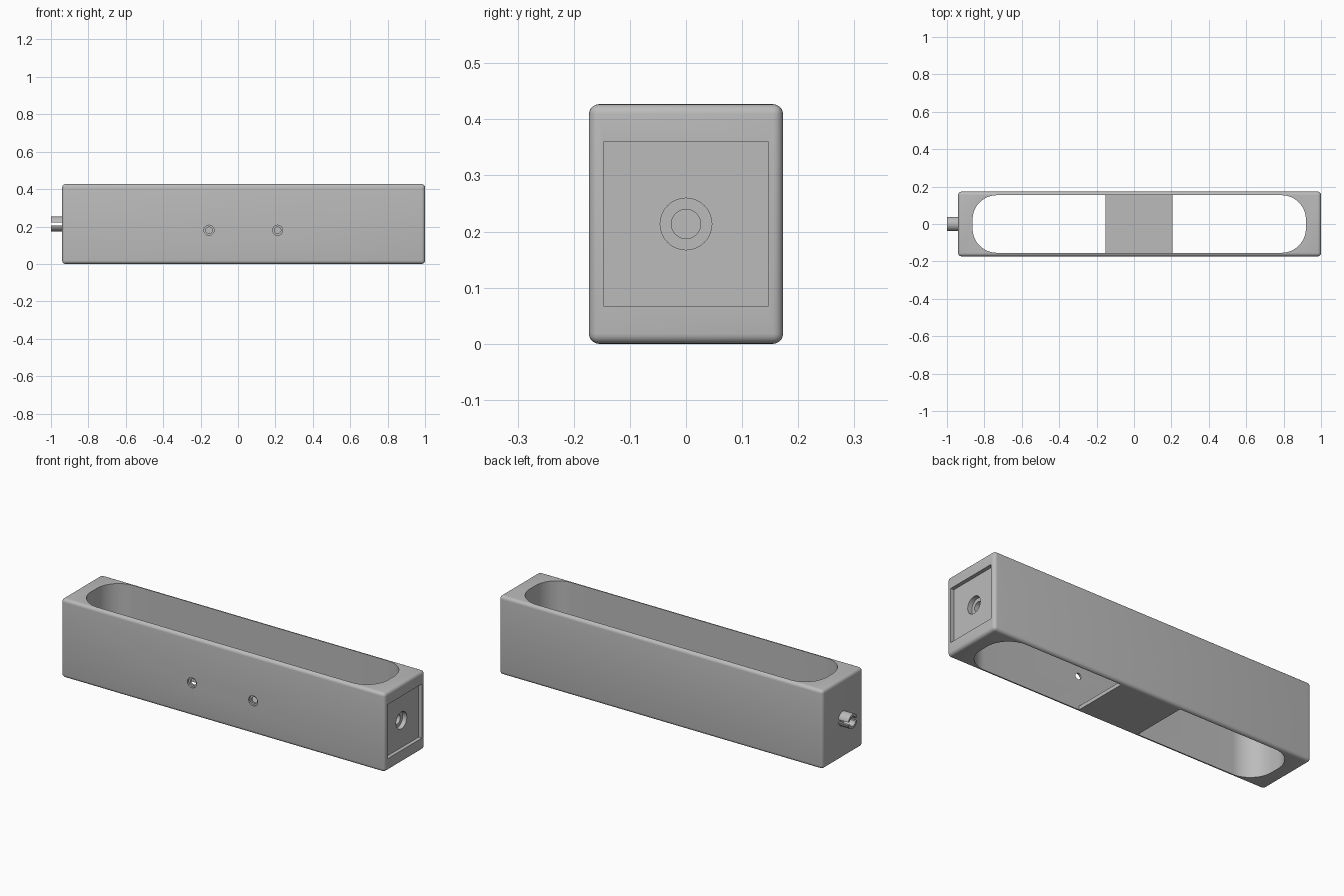
import bpy, bmesh, math
from mathutils import Matrix, Vector

if "Cube" in bpy.data.objects:
    bpy.data.objects.remove(bpy.data.objects["Cube"])

L, R = -0.94, 1.0          # body ends
HY, H = 0.173, 0.427       # half depth, height
AXIS = H / 2               # height of the peg and socket axis

grey = bpy.data.materials.new("plain grey")
grey.diffuse_color = (0.5, 0.5, 0.5, 1)
grey.use_nodes = True
grey.node_tree.nodes["Principled BSDF"].inputs["Base Color"].default_value = grey.diffuse_color


def finish(name, bm):
    bmesh.ops.recalc_face_normals(bm, faces=bm.faces)
    me = bpy.data.meshes.new(name)
    bm.to_mesh(me)
    bm.free()
    me.materials.append(grey)
    ob = bpy.data.objects.new(name, me)
    bpy.context.collection.objects.link(ob)
    return ob


def box(name, x0, x1, y0, y1, z0, z1, bevel=0):
    bm = bmesh.new()
    bmesh.ops.create_cube(bm, size=1)
    for v in bm.verts:
        v.co = ((x0 + x1) / 2 + v.co.x * (x1 - x0),
                (y0 + y1) / 2 + v.co.y * (y1 - y0),
                (z0 + z1) / 2 + v.co.z * (z1 - z0))
    if bevel:
        bmesh.ops.bevel(bm, geom=bm.edges[:], offset=bevel, segments=5,
                        profile=0.5, affect='EDGES')
    return finish(name, bm)


def rod(name, a, b, r, r2=None):
    """Cylinder or cone from point a to point b."""
    a, b = Vector(a), Vector(b)
    bm = bmesh.new()
    turn = (b - a).to_track_quat('Z', 'Y').to_matrix().to_4x4()
    bmesh.ops.create_cone(bm, cap_ends=True, segments=48, radius1=r,
                          radius2=r if r2 is None else r2, depth=(b - a).length,
                          matrix=Matrix.Translation((a + b) / 2) @ turn)
    return finish(name, bm)


def rounded_slot(name, x0, x1, hy, r, z0, z1, n=16):
    bm = bmesh.new()
    ring = []
    for k, (cx, cy) in enumerate([(x1 - r, hy - r), (x0 + r, hy - r),
                                  (x0 + r, r - hy), (x1 - r, r - hy)]):
        for i in range(n + 1):
            t = math.pi / 2 * (k + i / n)
            ring.append(bm.verts.new((cx + r * math.cos(t), cy + r * math.sin(t), z0)))
    face = bm.faces.new(ring)
    top = bmesh.ops.extrude_face_region(bm, geom=[face])['geom']
    bmesh.ops.translate(bm, vec=(0, 0, z1 - z0),
                        verts=[v for v in top if isinstance(v, bmesh.types.BMVert)])
    return finish(name, bm)


def cut(target, *cutters):
    bpy.context.view_layer.objects.active = target
    for c in cutters:
        m = target.modifiers.new("cut", 'BOOLEAN')
        m.operation, m.solver, m.object = 'DIFFERENCE', 'EXACT', c
        bpy.ops.object.modifier_apply(modifier=m.name)
        bpy.data.objects.remove(c)


def smooth(ob):
    bpy.ops.object.select_all(action='DESELECT')
    ob.select_set(True)
    bpy.context.view_layer.objects.active = ob
    bpy.ops.object.shade_smooth_by_angle(angle=math.radians(30))


# Hollow body with a long opening from top to bottom
body = box("body", L, R, -HY, HY, 0, H, bevel=0.018)
cut(body, rounded_slot("slot_cutter", -0.863, 0.919, 0.154, 0.13, -0.1, H + 0.1))

# Square recess and stepped socket in the right end
cut(body,
    box("recess_cutter", R - 0.02, R + 0.1, -0.147, 0.147, 0.067, 0.36),
    rod("socket_cutter", (R - 0.045, 0, AXIS), (R + 0.1, 0, AXIS), 0.046),
    rod("socket_bore_cutter", (0.88, 0, AXIS), (R + 0.1, 0, AXIS), 0.026))

# Two countersunk screw holes in the front wall
for x in (-0.155, 0.212):
    cut(body,
        rod("hole_cutter", (x, -0.3, 0.18), (x, -0.1, 0.18), 0.017),
        rod("sink_cutter", (x, -HY - 0.01, 0.18), (x, -HY + 0.01, 0.18), 0.027))
smooth(body)

# Thin floor plate bridging the opening
box("floor_plate", -0.153, 0.207, -0.154, 0.154, 0.0, 0.02)

# Hollow split peg on the left end
peg = rod("split_peg", (-1, 0, AXIS), (L + 0.002, 0, AXIS), 0.039)
cut(peg,
    rod("peg_bore_cutter", (-1.1, 0, AXIS), (-0.9, 0, AXIS), 0.026),
    box("peg_split_cutter", -1.1, -0.9, -0.1, 0.1, AXIS - 0.008, AXIS + 0.008))
smooth(peg)
